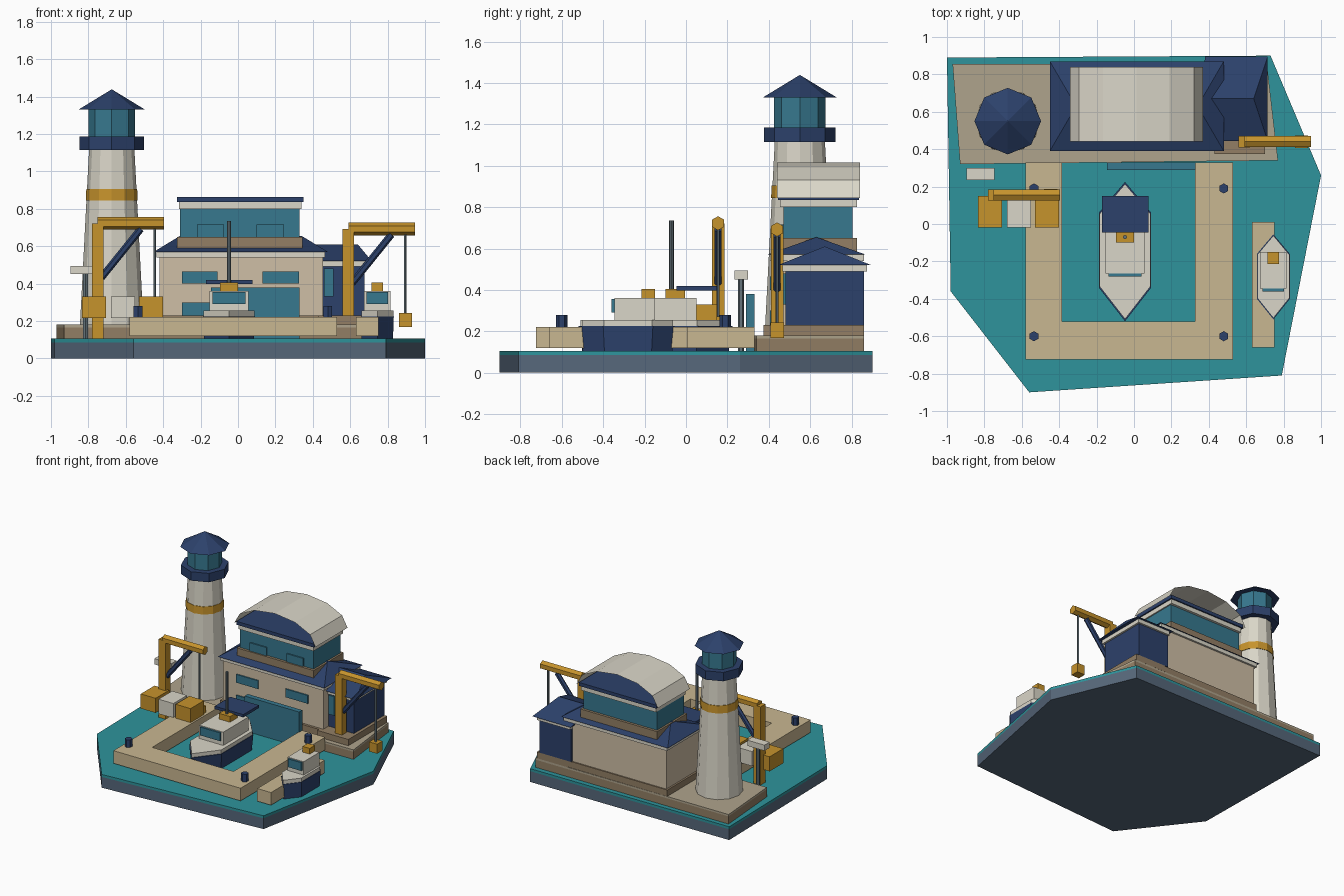
import bpy, math
from mathutils import Vector

if "Cube" in bpy.data.objects:
    bpy.data.objects.remove(bpy.data.objects["Cube"])


def mat(name, hexcol):
    m = bpy.data.materials.new(name)
    c = [int(hexcol[i:i + 2], 16) / 255 for i in (0, 2, 4)]
    m.diffuse_color = [((v + 0.055) / 1.055) ** 2.4 for v in c] + [1]
    m.use_nodes = True
    m.node_tree.nodes["Principled BSDF"].inputs["Base Color"].default_value = m.diffuse_color
    return m


SLATE, WATER = mat("slate", "56677A"), mat("water", "2E949C")
NAVY, TEAL = mat("navy", "2C416B"), mat("teal", "37788F")
CREAM, SAND = mat("cream", "DAD6C8"), mat("sand", "C9B791")
WALL, BROWN = mat("wall", "CFBFA6"), mat("brown", "937F65")
PAVING, YELLOW = mat("paving", "AFA48C"), mat("yellow", "C6932C")
STEEL = mat("steel", "66757C")


def mesh(name, verts, faces, m):
    me = bpy.data.meshes.new(name)
    me.from_pydata([tuple(v) for v in verts], [], faces)
    me.materials.append(m)
    o = bpy.data.objects.new(name, me)
    bpy.context.collection.objects.link(o)
    return o


def loft(name, rings, m):
    # counter-clockwise rings, bottom to top, capped
    n = len(rings[0])
    verts = [v for r in rings for v in r]
    faces = [tuple(range(n))[::-1], tuple(range(len(verts) - n, len(verts)))]
    for k in range(len(rings) - 1):
        for i in range(n):
            a, b = k * n + i, k * n + (i + 1) % n
            faces.append((a, b, b + n, a + n))
    return mesh(name, verts, faces, m)


def prism(name, pts, z0, z1, m):
    return loft(name, [[(x, y, z) for x, y in pts] for z in (z0, z1)], m)


def box(name, x0, x1, y0, y1, z0, z1, m):
    return prism(name, [(x0, y0), (x1, y0), (x1, y1), (x0, y1)], z0, z1, m)


def ring(r, n):
    return [(r * math.cos(math.pi / 2 + 2 * math.pi * i / n),
             r * math.sin(math.pi / 2 + 2 * math.pi * i / n)) for i in range(n)]


def rod(name, p, q, r0, r1, n, m):
    p, q = Vector(p), Vector(q)
    rot = (q - p).to_track_quat('Z', 'Y')
    return loft(name, [[c + rot @ Vector((x, y, 0)) for x, y in ring(r, n)]
                       for c, r in ((p, r0), (q, r1))], m)


def hip(name, x0, x1, y0, y1, z0, z1, rx0, rx1, m):
    ym = (y0 + y1) / 2
    v = [(x0, y0, z0), (x1, y0, z0), (x1, y1, z0), (x0, y1, z0), (rx0, ym, z1), (rx1, ym, z1)]
    return mesh(name, v, [(3, 2, 1, 0), (0, 1, 5, 4), (1, 2, 5), (2, 3, 4, 5), (3, 0, 4)], m)


# base and water
island = [(-1, .89), (-.98, -.36), (-.56, -.9), (.79, -.81), (1, .26), (.73, .9)]
prism("base_slab", island, 0, .085, SLATE)
prism("water", island, .085, .105, WATER)

# back quay
quay = [(-.97, .855), (-.93, .32), (.77, .34), (.71, .86)]
prism("quay", quay, .105, .165, BROWN)
prism("quay_paving", quay, .165, .18, PAVING)

# U-shaped dock, small dock, bollards
box("dock_left", -.58, -.385, -.52, .33, .12, .22, SAND)
box("dock_right", .325, .53, -.52, .33, .12, .22, SAND)
box("dock_front", -.58, .53, -.725, -.52, .12, .22, SAND)
box("side_dock", .63, .75, -.66, .01, .12, .22, SAND)
for x in (-.535, .48):
    for y in (.19, -.6):
        rod("bollard", (x, y, .22), (x, y, .28), .027, .027, 6, NAVY)

# lighthouse
def tower(name, z0, z1, r0, r1, n, m):
    rod(name, (-.675, .55, z0), (-.675, .55, z1), r0, r1, n, m)

tower("tower_shaft", .18, 1.12, .17, .121, 12, CREAM)
tower("tower_band", .845, .905, .139, .136, 12, YELLOW)
tower("tower_gallery", 1.115, 1.185, .173, .173, 8, NAVY)
tower("tower_lantern", 1.185, 1.33, .125, .125, 8, TEAL)
tower("tower_roof", 1.33, 1.438, .178, .001, 8, NAVY)

# main hall
box("hall_plinth", -.435, .47, .395, .855, .18, .23, BROWN)
box("hall_walls", -.42, .455, .415, .845, .23, .545, WALL)
box("hall_cornice", -.435, .465, .405, .86, .54, .57, CREAM)
hip("hall_roof", -.45, .48, .39, .87, .57, .655, -.31, .34, NAVY)
for x0, x1, z0, z1 in ((-.3, -.11, .4, .465), (.13, .325, .4, .465), (-.3, -.15, .23, .3)):
    box("hall_window", x0, x1, .405, .42, z0, z1, TEAL)
box("boat_door", -.145, .33, .29, .33, .105, .38, TEAL)

# upper storey with open barrel roof
box("upper_plinth", -.325, .345, .45, .825, .58, .65, BROWN)
box("upper_walls", -.31, .33, .47, .805, .65, .80, TEAL)
for x in (-.22, .1):
    box("upper_window", x, x + .145, .46, .475, .645, .715, TEAL)
box("upper_cornice", -.315, .34, .455, .825, .80, .835, CREAM)
box("upper_roof_slab", -.325, .35, .445, .835, .835, .862, NAVY)
arc = [(.013 + .355 * math.cos(math.pi * i / 6), .845 + .17 * math.sin(math.pi * i / 6)) for i in range(7)]
mesh("barrel_roof", [(x, y, z) for y in (.44, .84) for x, z in arc],
     [(i, i + 7, i + 8, i + 1)[::-1] for i in range(6)], CREAM)

# annex
box("annex_plinth", .43, .7, .375, .86, .18, .23, BROWN)
box("annex_walls", .4, .675, .48, .86, .23, .49, NAVY)
box("annex_window", .46, .51, .47, .485, .33, .48, TEAL)
box("annex_cornice", .4, .69, .465, .875, .49, .52, CREAM)
hip("annex_roof", .38, .715, .445, .895, .52, .61, .36, .64, NAVY)

# cranes
def crane(x, y, z, foot):
    box("crane_post", x - .03, x + .03, y - .03, y + .03, foot, z, YELLOW)
    rod("crane_arm", (x, y, z), (x + .355, y, z), .034, .034, 6, YELLOW)
    rod("crane_brace", (x + .02, y, z - .29), (x + .23, y, z - .03), .019, .019, 6, NAVY)
    rod("crane_rope", (x + .305, y, z - .47), (x + .305, y, z), .008, .008, 6, STEEL)
    box("crane_hook", x + .27, x + .34, y - .033, y + .033, z - .525, z - .45, YELLOW)

crane(-.75, .155, .722, .105)
crane(.59, .44, .692, .18)

# crates and sign
for x0, m in ((-.835, YELLOW), (-.68, CREAM), (-.53, YELLOW)):
    box("crate", x0, x0 + .13, -.02, .15, .215, .33, m)
rod("sign_pole", (-.815, .265, .105), (-.815, .265, .46), .015, .015, 6, STEEL)
box("sign_board", -.895, -.745, .235, .3, .45, .495, CREAM)

# boats: hull, deck rim, cabin, windscreen, funnel
def boat(name, x, w, ys, cab_w, cab_y, fun_w, fun_y):
    bow, s0, s1, stern = ys
    def outline(k, z):
        ym = (bow + stern) / 2
        p = [(0, bow), (w, s0), (w, s1), (0, stern), (-w, s1), (-w, s0)]
        return [(x + a * k, ym + (b - ym) * k, z) for a, b in p]
    loft(name + "_hull", [outline(.95, .105), outline(1, .225)], NAVY)
    loft(name + "_deck", [outline(.97, .225), outline(.97, .255)], CREAM)
    box(name + "_cabin", x - cab_w, x + cab_w, *cab_y, .255, .36, CREAM)
    box(name + "_windscreen", x - cab_w * .83, x + cab_w * .83, cab_y[0] - .015, cab_y[0] + .01, .29, .355, TEAL)
    box(name + "_funnel", x - fun_w, x + fun_w, *fun_y, .36, .405, YELLOW)

boat("large_boat", -.048, .14, (-.52, -.34, .06, .225), .105, (-.265, .05), .048, (-.1, -.005))
boat("small_boat", .745, .088, (-.51, -.4, -.16, -.055), .07, (-.345, -.15), .031, (-.215, -.15))
rod("large_boat_mast", (-.048, -.07, .4), (-.048, -.07, .735), .011, .011, 8, STEEL)
box("large_boat_canopy", -.172, .077, -.045, .15, .398, .42, NAVY)
